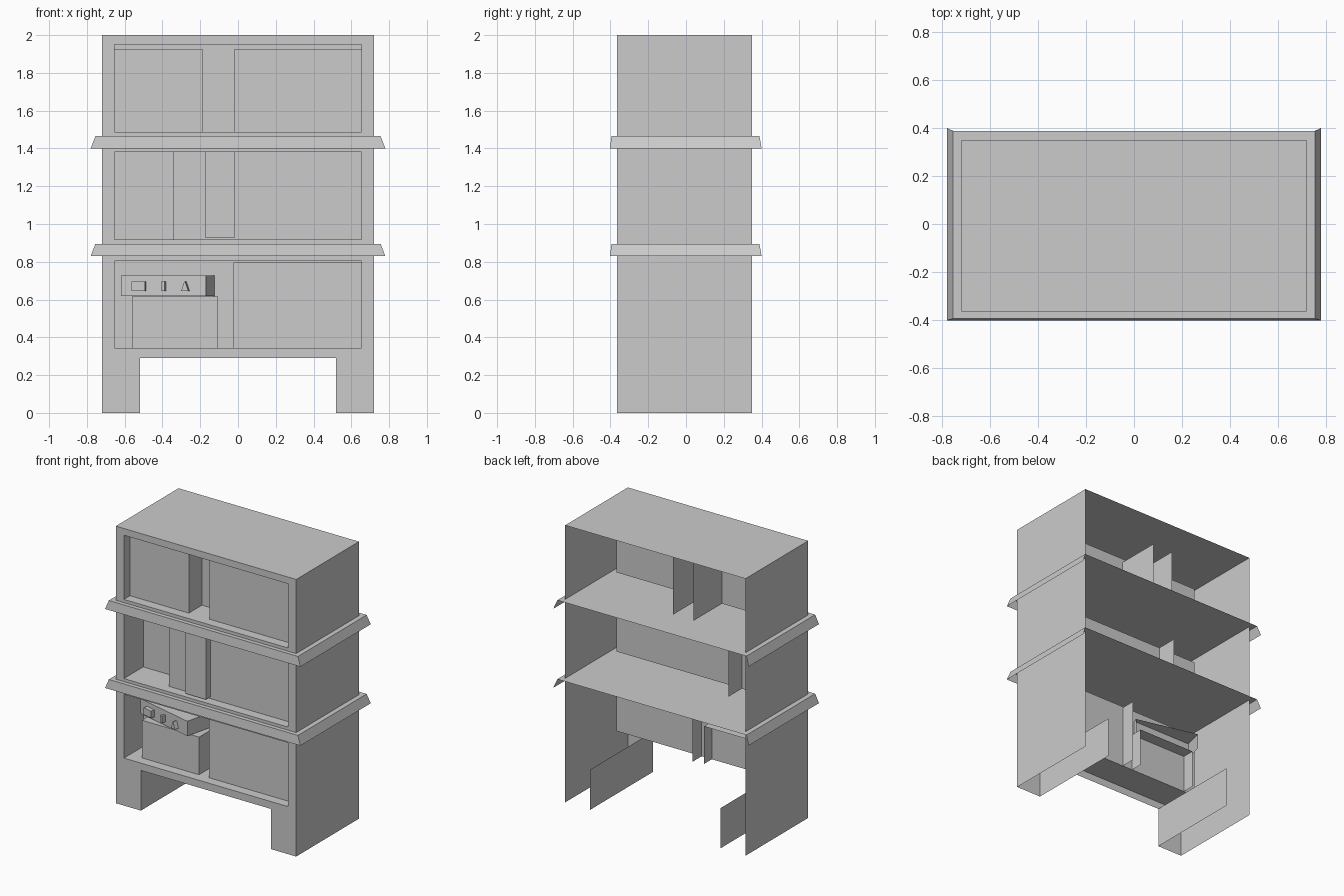
import bpy
import bmesh
import math
from mathutils import Matrix, Vector

if "Cube" in bpy.data.objects:
    bpy.data.objects.remove(bpy.data.objects["Cube"])

grey = bpy.data.materials.new("plain grey")
grey.use_nodes = True
grey.diffuse_color = (0.6, 0.6, 0.6, 1)
grey.node_tree.nodes["Principled BSDF"].inputs["Base Color"].default_value = (0.6, 0.6, 0.6, 1)

FRONT, BACK = -0.365, 0.35
WIDE, INNER = 0.72, 0.655          # half widths of the body and its openings
WALL = FRONT + 0.22                # rear of the recesses
PANEL = FRONT + 0.07               # face of the inset panels
LEG = 0.52
SHELVES = (0.895, 1.465)
OPENINGS = ((0.343, 0.803), (0.917, 1.38), (1.488, 1.951))
SIDES = {"left": (1, 0, 0), "right": (-1, 0, 0), "front": (0, -1, 0),
         "back": (0, 1, 0), "top": (0, 0, 1), "bottom": (0, 0, -1)}


def finish(name, bm):
    mesh = bpy.data.meshes.new(name)
    bm.to_mesh(mesh)
    bm.free()
    mesh.materials.append(grey)
    obj = bpy.data.objects.new(name, mesh)
    bpy.context.collection.objects.link(obj)
    return obj


def shell(name, x, y, z, sides):
    """Box made only of the listed sides."""
    bm = bmesh.new()
    bmesh.ops.create_cube(bm, size=1)
    keep = [Vector(SIDES[s]) for s in sides.split()]
    bm.normal_update()
    drop = [f for f in bm.faces if not any(f.normal.dot(k) > 0.9 for k in keep)]
    bmesh.ops.delete(bm, geom=drop, context="FACES")
    for v in bm.verts:
        v.co = [lo + (c + 0.5) * (hi - lo) for c, (lo, hi) in zip(v.co, (x, y, z))]
    return finish(name, bm)


# Cabinet sides and top, open at the rear
DEPTH = (FRONT, BACK)
shell("carcass", (-WIDE, WIDE), DEPTH, (0, 2), "left right top")

# Face frame: stiles, legs and rails
for side, s in (("left", 1), ("right", -1)):
    def span(a, b):
        return tuple(sorted((s * a, s * b)))
    shell(side + "_stile", span(INNER, WIDE), DEPTH, (0, 2), "front")
    shell(side + "_leg_front", span(LEG, INNER), DEPTH, (0, 0.29), "front")
    shell(side + "_leg_inner", span(LEG, WIDE), DEPTH, (0, 0.29),
          "right" if s > 0 else "left")
edges = [0.29] + [z for pair in OPENINGS for z in pair] + [2]
for i in range(0, len(edges), 2):
    shell("rail", (-INNER, INNER), DEPTH, (edges[i], edges[i + 1]), "front")

# Recesses behind the openings
for z in OPENINGS:
    shell("recess", (-INNER, INNER), (FRONT, WALL), z, "left right top bottom back")

# Overhanging shelves with a sloping skirt on three sides
for z in SHELVES:
    shelf = shell("shelf", (-0.78, 0.78), (-0.402, 0.4), (z - 0.065, z),
                  "left right front top")
    for v in shelf.data.vertices:
        if v.co.z > z - 0.01:
            v.co.x *= 0.755 / 0.78
            v.co.y += 0.007 if v.co.y < 0 else -0.011

# Upper doors with a gap between them
low, high = OPENINGS[2][0], 1.925
shell("upper_right_door", (-INNER, -0.186), (PANEL, 0.178), (low, high), "front left")
shell("upper_left_door", (-0.022, INNER), (PANEL, 0.178), (low, high), "front right")

# Middle panels and the raised drawer
low, high = OPENINGS[1]
shell("middle_left_panel", (-0.015, INNER), (PANEL, WALL), (low, high), "front")
shell("middle_right_panel", (-0.345, -0.015), (PANEL, 0.01), (low, high), "front right")
shell("middle_drawer", (-0.176, -0.015), (FRONT + 0.02, PANEL), (low + 0.012, high),
      "front left right bottom")

# Lower panel and box
low, high = OPENINGS[0]
shell("lower_left_panel", (-0.024, INNER), (PANEL, -0.038), (low, high - 0.007), "front right")
shell("lower_box", (-0.56, -0.105), (PANEL, -0.055), (low, 0.615), "front left right top")

# Angled control box, placed by its front right corner
turn = (Matrix.Translation((-0.62, FRONT + 0.14, 0))
        @ Matrix.Rotation(math.atan2(-0.11, 0.45), 4, "Z"))
control = shell("control_box", (0, 0.463), (0, 0.228), (0.62, 0.727), "front left right top")
control.matrix_world = turn

# Buttons: a block, a bar and a wedge
for name, x0, x1 in (("block_button", 0.065, 0.138), ("bar_button", 0.227, 0.245),
                     ("wedge_button", 0.335, 0.375)):
    button = shell(name, (x0, x1), (-0.03, 0), (0.645, 0.695),
                   "front left right top bottom")
    if name == "wedge_button":
        for v in button.data.vertices:
            if v.co.z > 0.67:
                v.co.x = (x0 + x1) / 2 + (v.co.x - (x0 + x1) / 2) * 0.1
    button.matrix_world = turn
